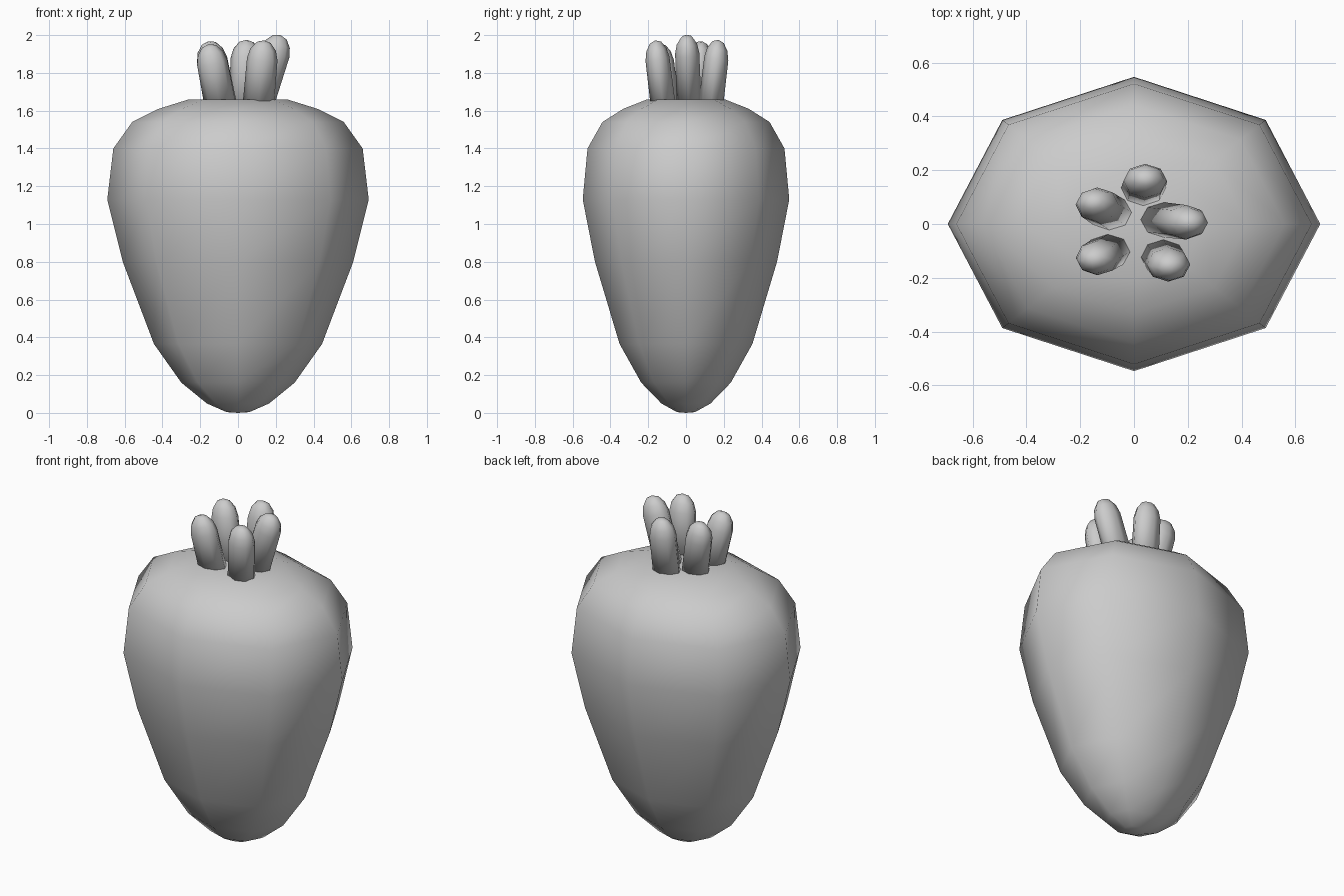
import bpy, bmesh, math
from mathutils import Vector

if "Cube" in bpy.data.objects:
    bpy.data.objects.remove(bpy.data.objects["Cube"])

SIDES = 8
FLAT = 0.79  # the whole model is squashed front to back


def lathe(name, profile, base=Vector((0, 0, 0)), axis=Vector((0, 0, 1))):
    """Spin (radius, height) points around an axis, then squash in y."""
    rot = Vector((0, 0, 1)).rotation_difference(axis)
    bm = bmesh.new()
    rings = []
    for r, h in profile:
        count = SIDES if r > 0 else 1
        ring = []
        for i in range(count):
            a = 2 * math.pi * i / SIDES
            p = base + rot @ Vector((r * math.cos(a), r * math.sin(a), h))
            ring.append(bm.verts.new((p.x, p.y * FLAT, p.z)))
        rings.append(ring)
    for lo, hi in zip(rings, rings[1:]):
        for i in range(SIDES):
            j = (i + 1) % SIDES
            if len(lo) == 1:
                bm.faces.new((lo[0], hi[j], hi[i]))
            elif len(hi) == 1:
                bm.faces.new((lo[i], lo[j], hi[0]))
            else:
                bm.faces.new((lo[i], lo[j], hi[j], hi[i]))
    bmesh.ops.recalc_face_normals(bm, faces=bm.faces)
    for f in bm.faces:
        f.smooth = True
    mesh = bpy.data.meshes.new(name)
    bm.to_mesh(mesh)
    bm.free()
    obj = bpy.data.objects.new(name, mesh)
    bpy.context.collection.objects.link(obj)
    return obj


# Root body
lathe("root_body", [
    (0, 0), (0.06, 0.004), (0.165, 0.05), (0.30, 0.16), (0.445, 0.365),
    (0.61, 0.80), (0.692, 1.13), (0.66, 1.40), (0.56, 1.54), (0.42, 1.61),
    (0.26, 1.66), (0, 1.65)])

# Cut leaf stalks: base and tip centres of each
stalks = [
    ((0.115, 0.015, 1.66), (0.225, 0.003, 2.00)),
    ((0.035, 0.135, 1.66), (0.045, 0.172, 1.975)),
    ((-0.095, 0.045, 1.66), (-0.157, 0.085, 1.967)),
    ((-0.10, -0.105, 1.66), (-0.155, -0.138, 1.952)),
    ((0.11, -0.125, 1.66), (0.137, -0.163, 1.972)),
]
for n, (b, t) in enumerate(stalks, 1):
    base = Vector((b[0], b[1] / FLAT, b[2]))
    tip = Vector((t[0], t[1] / FLAT, t[2]))
    axis = tip - base
    length = axis.length
    lathe(f"stalk_{n}", [
        (0, -0.04), (0.083, -0.04), (0.081, length - 0.10),
        (0.068, length - 0.05), (0.038, length - 0.012), (0, length)],
        base, axis.normalized())
